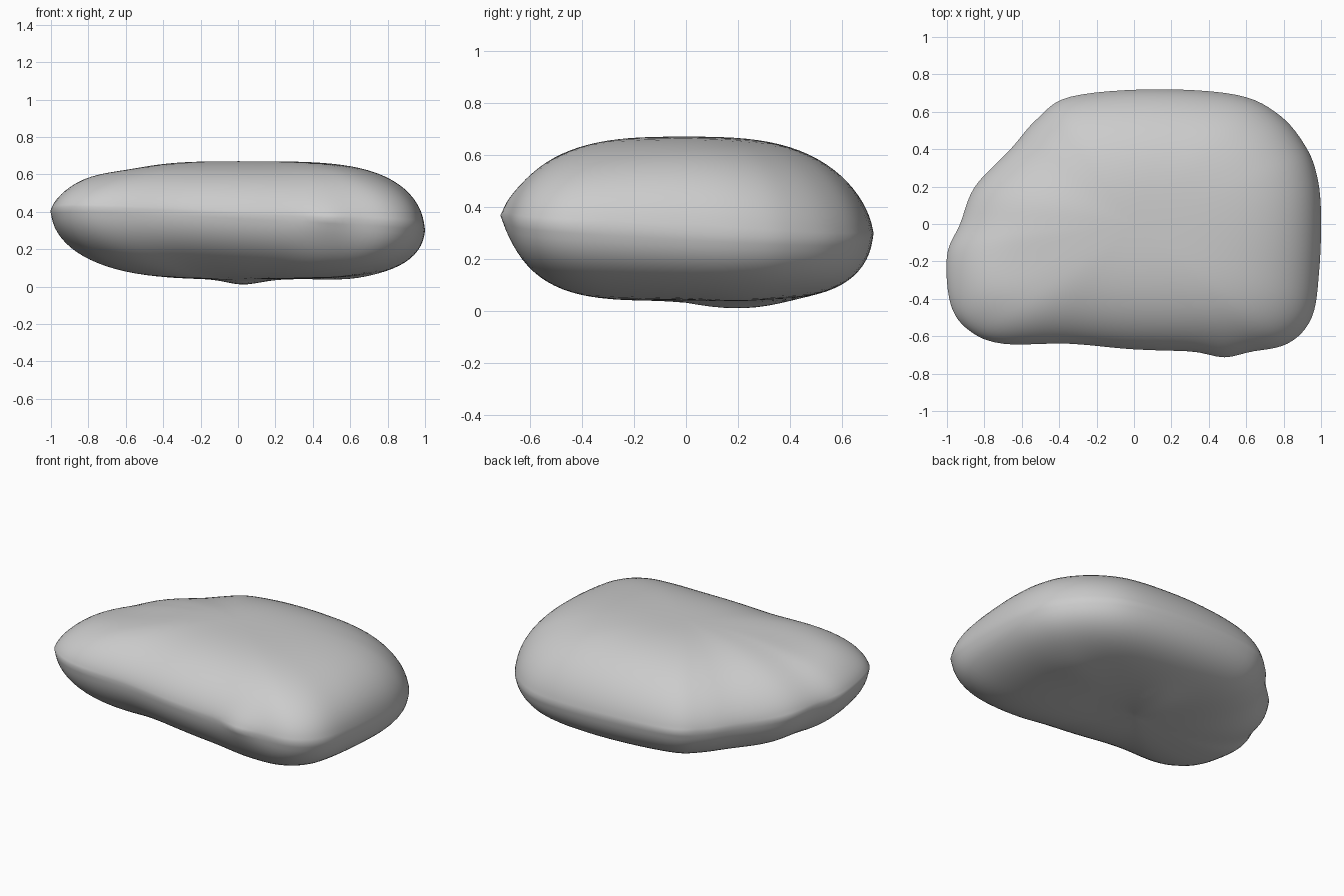
import bpy, bmesh
from math import sin, cos, pi, exp, atan2
from mathutils import Vector

cube = bpy.data.objects.get("Cube")
if cube:
    bpy.data.objects.remove(cube)

# Plan outline of the stone, counter-clockwise from the left side
OUTLINE = [(1, .05), (.98, .25), (.92, .41), (.78, .58), (.55, .69), (.1, .72),
           (-.34, .68), (-.52, .56), (-.66, .4), (-.85, .2), (-.93, 0), (-1, -.17),
           (-.98, -.43), (-.88, -.57), (-.7, -.64), (-.35, -.64), (0, -.67),
           (.35, -.68), (.6, -.68), (.82, -.64), (.95, -.5), (.99, -.25)]
STEPS = 6      # samples between outline points
RINGS = 24     # rings from rim to centre, on each side
TOP, BASE = .67, .04


def smooth_loop(points, steps):
    """Closed Catmull-Rom curve through the points."""
    pts = [Vector(p) for p in points]
    n = len(pts)
    loop = []
    for i in range(n):
        a, b, c, d = (pts[(i + k) % n] for k in (-1, 0, 1, 2))
        for j in range(steps):
            t = j / steps
            loop.append(b + (c - a) * t / 2 + (a * 2 - b * 5 + c * 4 - d) * t**2 / 2
                        + (b * 3 - a - c * 3 + d) * t**3 / 2)
    return loop


def lump(x, y, cx, cy, width, height):
    """Soft local swelling or dent."""
    return height * exp(-((x - cx)**2 + (y - cy)**2) / width**2)


def toward(angle, direction):
    """Weight that is 1 in the given direction and 0 on the far half."""
    return max(0, cos(angle - direction))


def surface_point(rim, s, upper):
    """Point at fraction s of the way from the centre to the rim."""
    x, y = rim * s
    angle = atan2(rim.y, rim.x)
    middle = .35 - .05 * rim.x - .06 * rim.y - .04 * toward(angle, 2.6)**4
    if upper:
        side = toward(angle, 0)**6
        power = 3.1 + .9 * side - .5 * toward(angle, 2.4)**4
        bulge = max(0, 1 - s**power)**(.62 - .12 * side)
        goal = TOP
        extra = lump(x, y, -.85, -.3, .15, .02) + lump(x, y, -.62, -.2, .2, -.015)
    else:
        power = (3.2 + 2 * toward(angle, .4) + toward(angle, 2.5)
                 - .9 * toward(angle, -2.5))
        bulge = max(0, 1 - s**power)**.5
        goal = BASE
        extra = (lump(x, y, .03, .12, .12, -.022) + lump(x, y, .03, .28, .13, -.026)
                 + lump(x, y, .6, .2, .15, -.012))
    z = middle + (goal - middle + extra) * bulge
    # Small knob on the front edge
    if y < 0:
        y -= lump(x, z, .48, .38, .11, .03) * s**8
    return Vector((x, y, z))


# Stone body: rings shrinking from the rim to the crown and to the underside
rim = smooth_loop(OUTLINE, STEPS)
count = len(rim)
bm = bmesh.new()
rim_verts = [bm.verts.new(surface_point(p, 1, True)) for p in rim]
inner_verts = []
for upper in (True, False):
    previous = rim_verts
    for r in range(1, RINGS):
        s = cos(r / RINGS * pi / 2)
        ring = [bm.verts.new(surface_point(p, s, upper)) for p in rim]
        inner_verts += ring
        for i in range(count):
            k = (i + 1) % count
            bm.faces.new((previous[i], previous[k], ring[k], ring[i]))
        previous = ring
    centre = bm.verts.new(surface_point(Vector((.01, 0)), 0, upper))
    for i in range(count):
        bm.faces.new((previous[i], previous[(i + 1) % count], centre))
for _ in range(5):
    bmesh.ops.smooth_vert(bm, verts=inner_verts, factor=.5,
                          use_axis_x=True, use_axis_y=True, use_axis_z=True)
bmesh.ops.recalc_face_normals(bm, faces=bm.faces)
mesh = bpy.data.meshes.new("stone")
bm.to_mesh(mesh)
bm.free()
stone = bpy.data.objects.new("stone", mesh)
bpy.context.collection.objects.link(stone)

# Plain grey stone
grey = bpy.data.materials.new("stone grey")
grey.use_nodes = True
colour = (.6, .6, .6, 1)
grey.diffuse_color = colour
grey.node_tree.nodes["Principled BSDF"].inputs["Base Color"].default_value = colour
mesh.materials.append(grey)

# Smooth shading
for other in bpy.context.selected_objects:
    other.select_set(False)
stone.select_set(True)
bpy.context.view_layer.objects.active = stone
bpy.ops.object.shade_smooth()
